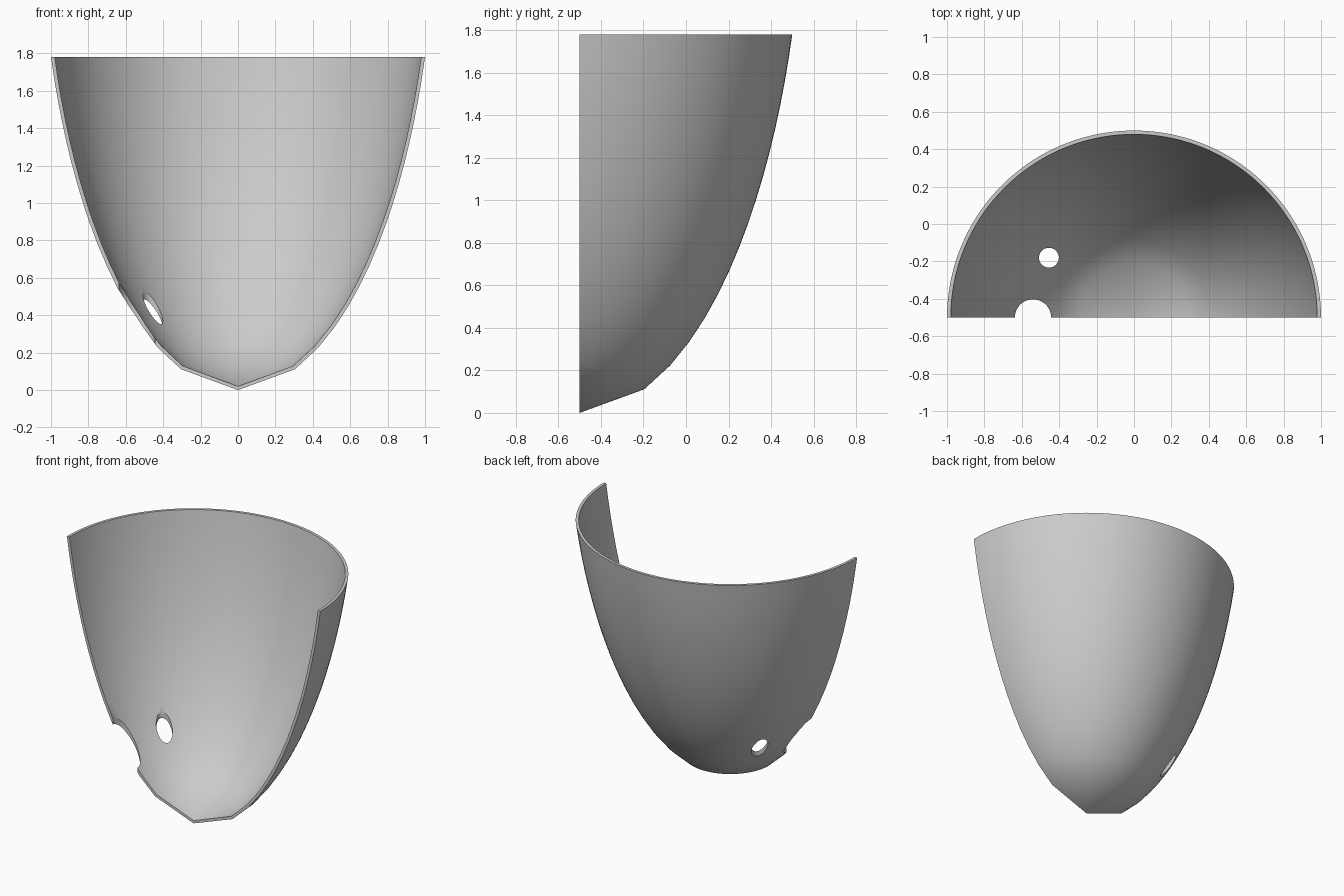
import bpy, bmesh, math
from mathutils import Vector

if "Cube" in bpy.data.objects:
    bpy.data.objects.remove(bpy.data.objects["Cube"], do_unlink=True)

HEIGHT, WALL, AXIS_Y = 1.78, 0.02, -0.5
RINGS, SEGMENTS = 16, 72

grey = bpy.data.materials.new("light_grey")
grey.use_nodes = True
grey.diffuse_color = (0.6, 0.6, 0.6, 1)
grey.node_tree.nodes["Principled BSDF"].inputs["Base Color"].default_value = (0.6, 0.6, 0.6, 1)

# Elliptical outer profile (radius, height) in equal height steps
outer = []
for i in range(RINGS + 1):
    z = HEIGHT * i / RINGS
    outer.append(Vector((math.sqrt(0.848 * z - 0.161 * z * z), z)))

# Inner profile, offset by the wall thickness along the profile normals
inner = [Vector((0, WALL))]
for i in range(1, RINGS):
    t = (outer[i + 1] - outer[i - 1]).normalized()
    inner.append(outer[i] + WALL * Vector((-t.y, t.x)))
inner.append(Vector((outer[-1].x - WALL, HEIGHT)))

# Half-revolved shell with closed rim and cut faces
bm = bmesh.new()


def revolve(profile):
    apex = bm.verts.new((0, AXIS_Y, profile[0].y))
    grid = [[apex] * (SEGMENTS + 1)]
    for r, z in profile[1:]:
        angles = [math.pi * s / SEGMENTS for s in range(SEGMENTS + 1)]
        grid.append([bm.verts.new((r * math.cos(a), AXIS_Y + r * math.sin(a), z)) for a in angles])
    for low, high in zip(grid, grid[1:]):
        for s in range(SEGMENTS):
            corners = [low[s], low[s + 1], high[s + 1], high[s]]
            bm.faces.new(list(dict.fromkeys(corners)))
    return grid


skin, lining = revolve(outer), revolve(inner)
for s in range(SEGMENTS):
    bm.faces.new([skin[-1][s], skin[-1][s + 1], lining[-1][s + 1], lining[-1][s]])
for side in (0, SEGMENTS):
    for i in range(RINGS):
        bm.faces.new([skin[i][side], skin[i + 1][side], lining[i + 1][side], lining[i][side]])
bmesh.ops.recalc_face_normals(bm, faces=bm.faces)

mesh = bpy.data.meshes.new("half_shell")
bm.to_mesh(mesh)
bm.free()
mesh.materials.append(grey)
shell = bpy.data.objects.new("half_shell", mesh)
bpy.context.collection.objects.link(shell)


# Vertical holes through the wall
def drill(name, x, y, radius):
    bpy.ops.mesh.primitive_cylinder_add(vertices=48, radius=radius, depth=1, location=(x, y, 0.5))
    cutter = bpy.context.object
    cutter.name = name
    cutter.data.materials.append(grey)
    bpy.context.view_layer.objects.active = shell
    cut = shell.modifiers.new(name, "BOOLEAN")
    cut.operation, cut.solver, cut.object = "DIFFERENCE", "EXACT", cutter
    bpy.ops.object.modifier_apply(modifier=cut.name)
    bpy.data.objects.remove(cutter, do_unlink=True)


drill("round_hole", -0.455, -0.18, 0.053)
drill("edge_notch", -0.54, AXIS_Y, 0.097)

# Smooth walls with crisp rims
bpy.ops.object.select_all(action="DESELECT")
shell.select_set(True)
bpy.context.view_layer.objects.active = shell
bpy.ops.object.shade_smooth_by_angle(angle=math.radians(30))
